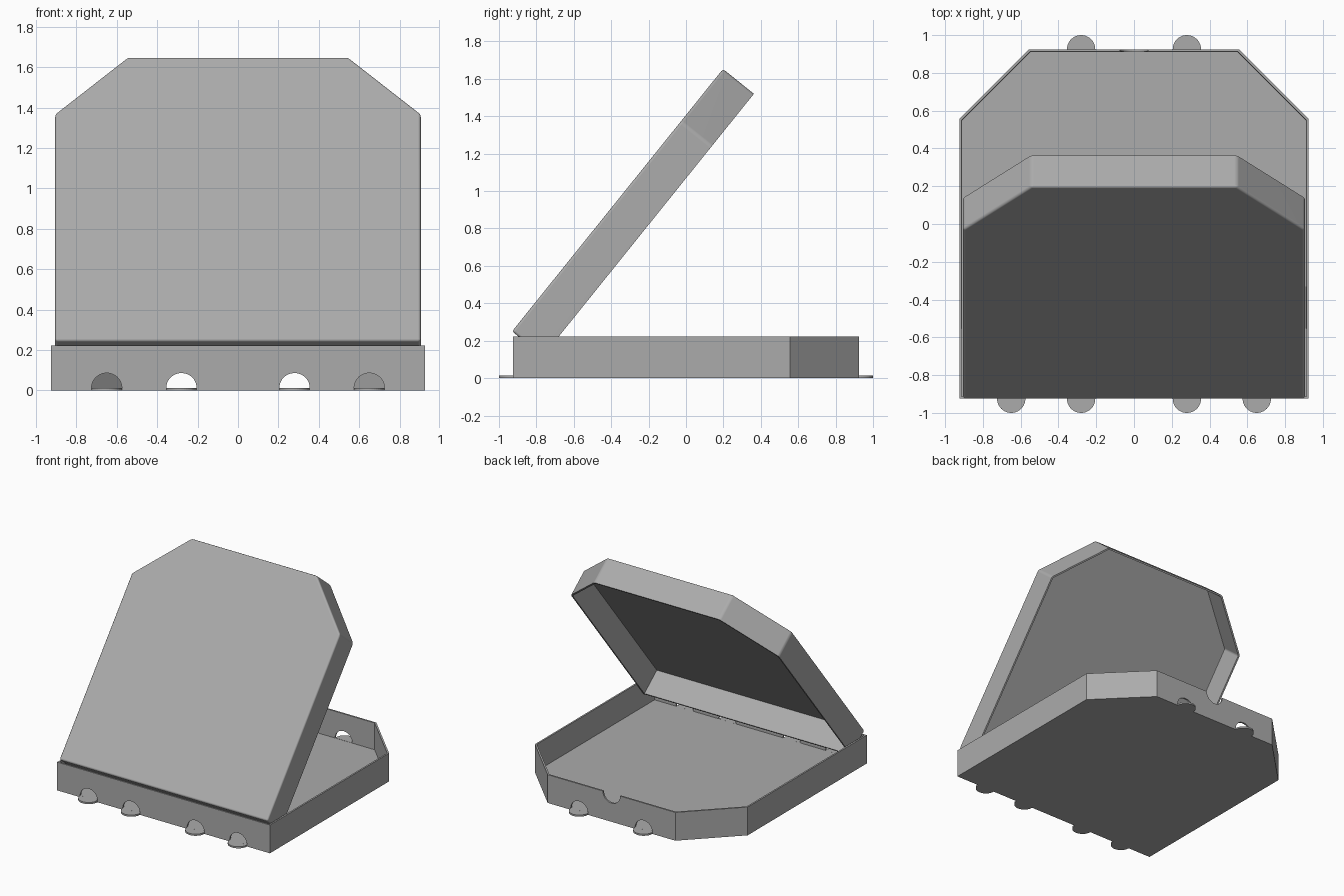
import bpy, bmesh
from math import sin, cos, pi, radians
from mathutils import Matrix

default = bpy.data.objects.get("Cube")
if default:
    bpy.data.objects.remove(default)

card = bpy.data.materials.new("plain_grey_card")
card.use_nodes = True
GREY = (0.41, 0.41, 0.41, 1)
card.diffuse_color = GREY
card.node_tree.nodes["Principled BSDF"].inputs["Base Color"].default_value = GREY

THICK = 0.013
HEIGHT = 0.222
HALF = 0.925
RADIUS = 0.075


def add_object(name, bm):
    mesh = bpy.data.meshes.new(name)
    bm.to_mesh(mesh)
    bm.free()
    mesh.materials.append(card)
    obj = bpy.data.objects.new(name, mesh)
    bpy.context.collection.objects.link(obj)
    return obj


def apply_modifier(obj, mod):
    bpy.context.view_layer.objects.active = obj
    bpy.ops.object.modifier_apply(modifier=mod.name)


def prism(bm, points, offset):
    """Solid made by sweeping a flat polygon along an offset."""
    face = bm.faces.new([bm.verts.new(p) for p in points])
    swept = bmesh.ops.extrude_face_region(bm, geom=[face], use_keep_orig=True)
    verts = [v for v in swept["geom"] if isinstance(v, bmesh.types.BMVert)]
    bmesh.ops.translate(bm, verts=verts, vec=offset)
    bmesh.ops.recalc_face_normals(bm, faces=bm.faces)


def tray(name, half_x, y0, y1, cut, depth, rounding=0):
    """Thin open tray whose two far corners are cut off."""
    bm = bmesh.new()
    outline = [(-half_x, y0), (half_x, y0), (half_x, y1 - cut),
               (half_x - cut, y1), (cut - half_x, y1), (-half_x, y1 - cut)]
    prism(bm, [(x, y, 0) for x, y in outline], (0, 0, depth))
    opening = [f for f in bm.faces
               if all(abs(v.co.z - depth) < 1e-5 for v in f.verts)]
    bmesh.ops.delete(bm, geom=opening, context='FACES_ONLY')
    if rounding:
        folds = [e for e in bm.edges if not e.is_boundary]
        bmesh.ops.bevel(bm, geom=folds, offset=rounding, segments=3,
                        profile=0.5, affect='EDGES')
    obj = add_object(name, bm)
    shell = obj.modifiers.new("card_thickness", 'SOLIDIFY')
    shell.thickness = THICK
    shell.offset = -1
    shell.use_even_offset = True
    apply_modifier(obj, shell)
    return obj


def arc(turn, steps):
    return [(RADIUS * cos(i * turn / steps), RADIUS * sin(i * turn / steps))
            for i in range(steps + 1)]


# Base tray
base = tray("base_tray", HALF, -HALF, HALF, 0.37, HEIGHT)

# Vent holes and thumb notch cut through the walls
vents = [(x, -1) for x in (-0.65, -0.28, 0.28, 0.65)] + [(-0.28, 1), (0.28, 1)]
half_disc = arc(pi, 20)
bm = bmesh.new()
for x, side in vents:
    prism(bm, [(x + a, side * HALF - 0.03, THICK + 0.0002 + b * 0.97)
               for a, b in half_disc], (0, 0.06, 0))
prism(bm, [(a, HALF - 0.03, HEIGHT + b) for a, b in arc(2 * pi, 40)[:-1]],
      (0, 0.06, 0))
cutter = add_object("vent_cutter", bm)
cutter.hide_render = True
holes = base.modifiers.new("vents", 'BOOLEAN')
holes.operation = 'DIFFERENCE'
holes.solver = 'EXACT'
holes.object = cutter
apply_modifier(base, holes)
bpy.data.objects.remove(cutter)

# Half-round vent tabs folded out flat
for i, (x, side) in enumerate(vents):
    bm = bmesh.new()
    prism(bm, [(x + a, side * (HALF + b), 0) for a, b in half_disc],
          (0, 0, THICK))
    add_object(f"vent_tab_{i + 1}", bm)

# Lid: a slightly smaller upturned tray with soft folds, tilted open on its hinge
lid = tray("lid", 0.905, 0, 1.8, 0.36, -0.212, rounding=0.014)
lid.matrix_world = (Matrix.Translation((0, -0.93, 0.25))
                    @ Matrix.Rotation(radians(51.2), 4, 'X'))
bpy.ops.object.select_all(action='DESELECT')
lid.select_set(True)
bpy.context.view_layer.objects.active = lid
bpy.ops.object.shade_smooth_by_angle(angle=radians(40))
soft = lid.modifiers.new("soft_folds", 'WEIGHTED_NORMAL')
soft.keep_sharp = True
apply_modifier(lid, soft)
